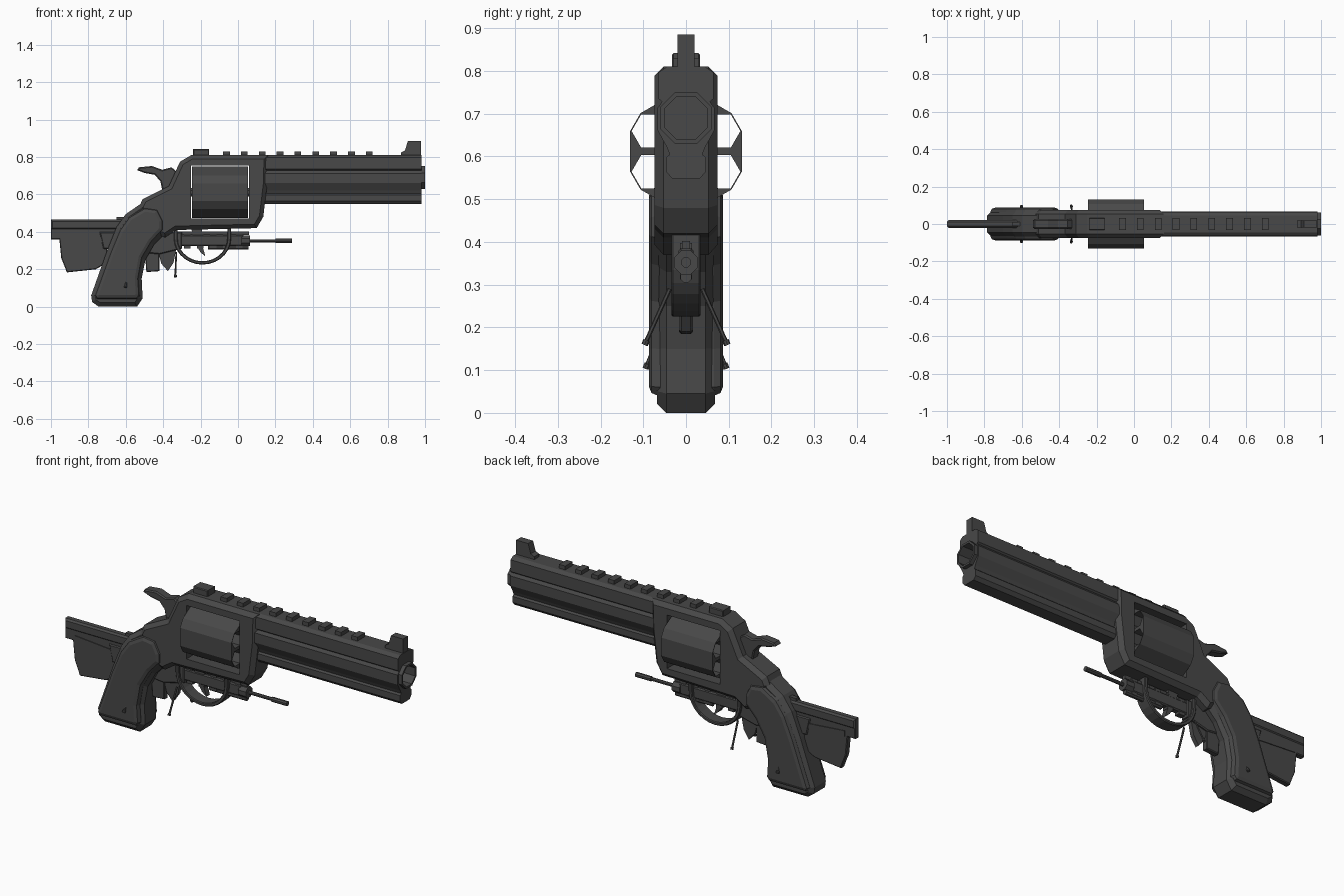
import bpy, bmesh, math
from mathutils import Vector, Matrix

if "Cube" in bpy.data.objects:
    bpy.data.objects.remove(bpy.data.objects["Cube"])

metal = bpy.data.materials.new("gunmetal_grey")
metal.diffuse_color = (0.065, 0.065, 0.065, 1)
metal.use_nodes = True
metal.node_tree.nodes["Principled BSDF"].inputs["Base Color"].default_value = metal.diffuse_color


def add(name, bm):
    bmesh.ops.recalc_face_normals(bm, faces=bm.faces[:])
    me = bpy.data.meshes.new(name)
    bm.to_mesh(me)
    bm.free()
    me.materials.append(metal)
    ob = bpy.data.objects.new(name, me)
    bpy.context.collection.objects.link(ob)
    return ob


def prism(name, pts, lo, hi, axis='y', bevel=0, seg=1):
    """Extrude a (x,z) outline along y, or a (y,z) outline along x; chamfer the cap rims."""
    bm = bmesh.new()
    k = 1 if axis == 'y' else 0
    place = (lambda p, d: (p[0], d, p[1])) if k else (lambda p, d: (d, p[0], p[1]))
    a = [bm.verts.new(place(p, lo)) for p in pts]
    b = [bm.verts.new(place(p, hi)) for p in pts]
    n = len(pts)
    bm.faces.new(a)
    bm.faces.new(b[::-1])
    for i in range(n):
        bm.faces.new((a[i], b[i], b[(i + 1) % n], a[(i + 1) % n]))
    if bevel:
        bmesh.ops.recalc_face_normals(bm, faces=bm.faces[:])
        rim = [e for e in bm.edges if abs(e.verts[0].co[k] - e.verts[1].co[k]) < 1e-6]
        bmesh.ops.bevel(bm, geom=rim, offset=bevel, segments=seg, profile=0.5,
                        affect='EDGES', clamp_overlap=True)
    return add(name, bm)


def slab(name, pts, half, bevel=0, seg=1):
    return prism(name, pts, -half, half, 'y', bevel, seg)


def box(name, x0, x1, z0, z1, half, bevel=0):
    return slab(name, [(x0, z0), (x1, z0), (x1, z1), (x0, z1)], half, bevel)


def ngon(cy, cz, r, n, spin=0.0):
    return [(cy + r * math.cos(spin + math.tau * i / n),
             cz + r * math.sin(spin + math.tau * i / n)) for i in range(n)]


def tube(name, x0, x1, z, r, n=8, y=0):
    return prism(name, ngon(y, z, r, n, math.pi / n), x0, x1, 'x')


def rod(name, p, q, r, n=8):
    p, q = Vector(p), Vector(q)
    bm = bmesh.new()
    rot = (q - p).to_track_quat('Z', 'Y').to_matrix().to_4x4()
    bmesh.ops.create_cone(bm, cap_ends=True, segments=n, radius1=r, radius2=r,
                          depth=(q - p).length, matrix=Matrix.Translation((p + q) / 2) @ rot)
    return add(name, bm)


def cut(ob, cutter):
    m = ob.modifiers.new("cut", 'BOOLEAN')
    m.operation, m.object, m.solver = 'DIFFERENCE', cutter, 'EXACT'
    bpy.context.view_layer.objects.active = ob
    bpy.ops.object.modifier_apply(modifier=m.name)
    bpy.data.objects.remove(cutter)


# Frame with the cylinder window
frame = slab("frame", [(-.25, .81), (.16, .81), (.157, .66), (.135, .48), (.10, .42), (-.33, .41),
                       (-.39, .37), (-.46, .40), (-.53, .53), (-.51, .575), (-.37, .645),
                       (-.31, .775)], .074, .021)
cut(frame, box("window_cutter", -.25, .06, .472, .755, .2))

# Twelve-sided cylinder with six open chambers
ring = []
for i in range(6):
    for d in (20, 40):
        a = math.radians(i * 60 + d)
        ring.append((.139 * math.cos(a), .612 + .139 * math.sin(a)))
drum = prism("cylinder", ring, -.247, .054, 'x')
for i in range(6):
    a = math.radians(30 + i * 60)
    cut(drum, prism("chamber_cutter", ngon(.095 * math.cos(a), .612 + .095 * math.sin(a), .045, 6),
                    -.4, .2, 'x'))
tube("cylinder_axle", -.27, .08, .612, .025)

# Barrel: top rib, octagonal middle and lower lug in one section
side = [(.045, .81), (.064, .797), (.064, .735), (.056, .728), (.067, .713), (.067, .662),
        (.045, .622), (.038, .605), (.047, .597), (.047, .565), (.032, .548)]
barrel = prism("barrel", side + [(-y, z) for y, z in side[::-1]], .12, .98, 'x')
muzzle = tube("muzzle", .95, 1.0, .69, .066)
for part in (barrel, muzzle):
    cut(part, tube("bore_cutter", .86, 1.1, .69, .055))

# Sights and rail
slab("front_sight", [(.872, .80), (.978, .80), (.978, .885), (.908, .885), (.893, .835),
                     (.872, .825)], .02)
box("rear_sight", -.24, -.155, .80, .842, .033, .004)
for i in range(9):
    x = -.062 + i * .0955
    box("rail_tooth", x - .018, x + .018, .80, .83, .031)

# Hammer
slab("hammer", [(-.54, .73), (-.50, .715), (-.445, .705), (-.415, .67), (-.40, .60), (-.33, .60),
                (-.325, .72), (-.355, .745), (-.405, .732), (-.46, .752), (-.53, .745)], .026, .006)

# Trigger guard and trigger
arc = [math.radians(180 + 180 * i / 14) for i in range(15)]
outer = [(-.19 + .153 * math.cos(a), .365 + .14 * math.sin(a)) for a in arc]
inner = [(-.19 + .133 * math.cos(a), .365 + .122 * math.sin(a)) for a in arc]
slab("trigger_guard", [(-.343, .43)] + outer + [(-.037, .43), (-.057, .43)] + inner[::-1]
     + [(-.323, .43)], .034, .004)
slab("trigger", [(-.25, .42), (-.235, .35), (-.20, .29), (-.175, .27), (-.18, .29), (-.20, .35),
                 (-.19, .42)], .015)

# Grip core, butt and side panels
core = [(-.52, .55), (-.60, .495), (-.65, .425), (-.70, .30), (-.785, .06), (-.78, .025),
        (-.745, .0), (-.54, .0), (-.51, .045), (-.515, .15), (-.495, .25), (-.45, .33),
        (-.38, .40), (-.385, .46), (-.42, .53), (-.47, .545)]
slab("grip_core", core, .068, .022)
panel = [(-.50, .53), (-.585, .48), (-.635, .41), (-.685, .29), (-.768, .06), (-.755, .04),
         (-.54, .04), (-.524, .06), (-.53, .15), (-.51, .26), (-.46, .345), (-.40, .41),
         (-.40, .46), (-.43, .52)]
slab("grip_panels", panel, .087, .022, 2)

# Small rifle lying through the frame: stock
slab("rifle_stock", [(-1.0, .465), (-.58, .465), (-.58, .40), (-.66, .38), (-.70, .31),
                     (-.70, .235), (-.76, .2), (-.915, .183), (-.925, .21), (-.945, .26),
                     (-.955, .36), (-1.0, .36)], .016, .004)
box("stock_tube_cover", -.998, -.60, .415, .462, .021, .006)
slab("stock_rib", [(-.94, .39), (-.70, .37), (-.71, .345), (-.94, .36)], .020)
box("stock_rail", -.65, -.60, .46, .48, .012)

# Rifle receiver, pistol grip and magazine
slab("rifle_receiver", [(-.74, .40), (-.30, .40), (-.30, .31), (-.42, .28), (-.72, .31)], .022, .005)
slab("rifle_pistol_grip", [(-.50, .32), (-.42, .32), (-.42, .19), (-.49, .185)], .016, .004)
slab("rifle_magazine", [(-.43, .31), (-.33, .31), (-.345, .235), (-.375, .19), (-.41, .23)], .011)

# Rifle handguard, barrel and fittings
box("rifle_handguard", -.33, .03, .325, .385, .018, .006)
for i in range(5):
    x = -.29 + i * .07
    box("handguard_block", x, x + .035, .312, .397, .014)
box("rifle_top_rail", -.33, .06, .383, .402, .009)
tube("rifle_gas_block", .02, .065, .352, .03)
tube("handguard_lamp", -.16, .055, .318, .014)
tube("rifle_barrel", 0, .29, .352, .009)
tube("rifle_muzzle", .20, .29, .352, .0125)

# Splayed support legs with small feet
for s in (-1, 1):
    for top, foot in (((-.33, .038, .29), (-.335, .092, .17)),
                      ((-.58, .04, .24), (-.60, .09, .115))):
        p, q = Vector(top), Vector(foot)
        p.y *= s
        q.y *= s
        rod("support_leg", p, q, .005, 6)
        rod("leg_foot", q, q + (q - p).normalized() * .012, .008)
